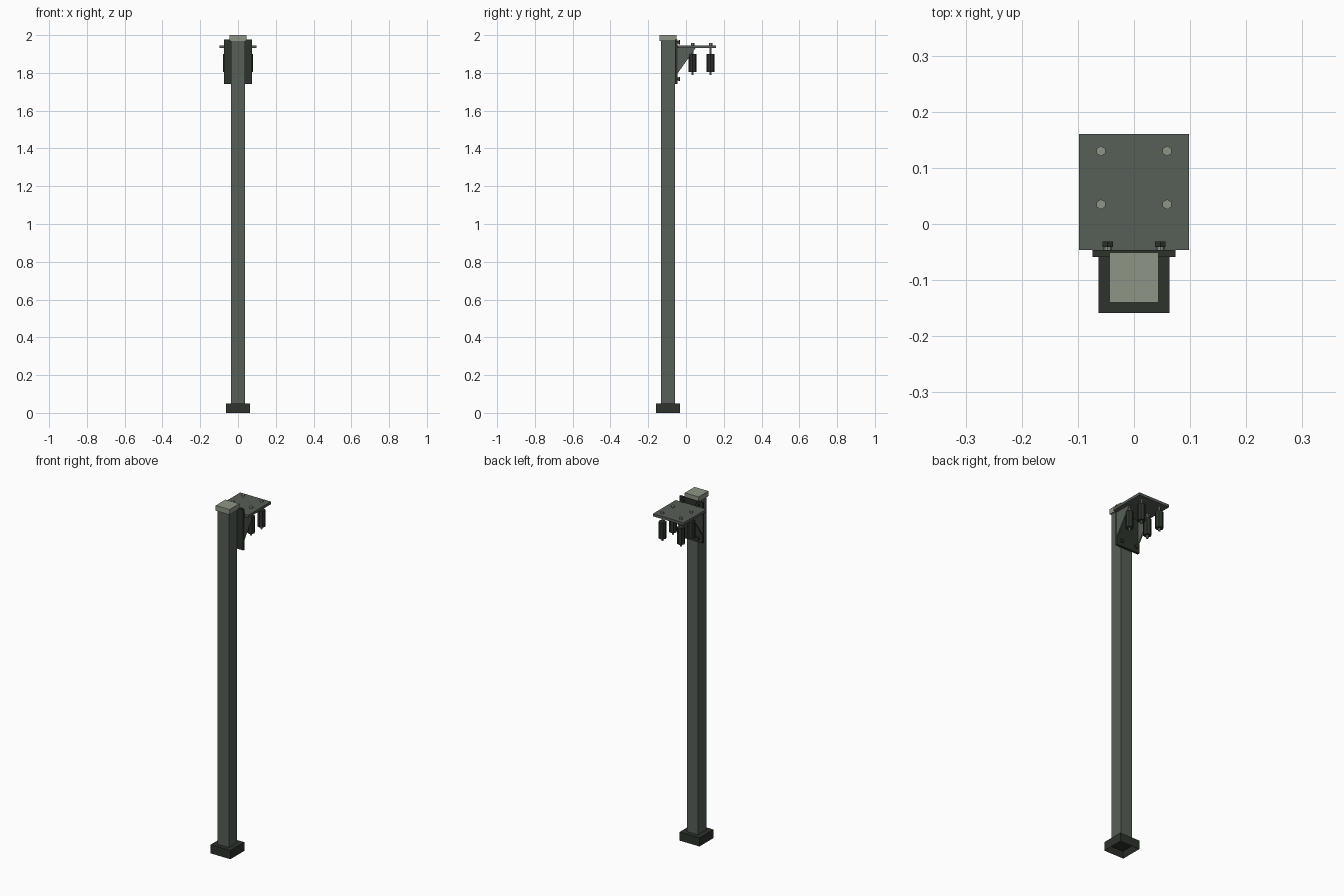
import bpy, bmesh, math
from mathutils import Matrix, Vector

if "Cube" in bpy.data.objects:
    bpy.data.objects.remove(bpy.data.objects["Cube"])


def material(name, rgb):
    m = bpy.data.materials.new(name)
    m.diffuse_color = (*rgb, 1)
    m.use_nodes = True
    m.node_tree.nodes["Principled BSDF"].inputs["Base Color"].default_value = m.diffuse_color
    return m


GREY = material("grey green metal", (0.095, 0.112, 0.095))
DARK = material("dark metal", (0.027, 0.033, 0.025))
LIGHT = material("pale metal", (0.27, 0.30, 0.24))


def finish(name, bm, mat):
    bmesh.ops.recalc_face_normals(bm, faces=bm.faces)
    me = bpy.data.meshes.new(name)
    bm.to_mesh(me)
    bm.free()
    me.materials.append(mat)
    ob = bpy.data.objects.new(name, me)
    bpy.context.collection.objects.link(ob)
    return ob


def box_bm(lo, hi):
    bm = bmesh.new()
    lo, hi = Vector(lo), Vector(hi)
    bmesh.ops.create_cube(bm, size=1, matrix=Matrix.Translation((lo + hi) / 2)
                          @ Matrix.Diagonal((*(hi - lo), 1)))
    return bm


def box(name, lo, hi, mat):
    return finish(name, box_bm(lo, hi), mat)


def rod(name, a, b, r, mat, sides=8):
    a, b = Vector(a), Vector(b)
    bm = bmesh.new()
    turn = (b - a).to_track_quat('Z', 'Y').to_matrix().to_4x4()
    bmesh.ops.create_cone(bm, cap_ends=True, segments=sides, radius1=r, radius2=r,
                          depth=(b - a).length,
                          matrix=Matrix.Translation((a + b) / 2) @ turn)
    return finish(name, bm, mat)


PY = -0.096  # post centre line

# Post and cap
box("post", (-0.036, PY - 0.037, 0.03), (0.036, PY + 0.037, 1.975), GREY)
box("post_cap", (-0.044, PY - 0.044, 1.97), (0.044, PY + 0.045, 2.0), LIGHT)

# Foot, hollow underneath
bm = box_bm((-0.063, PY - 0.063, 0), (0.063, PY + 0.063, 0.05))
bottom = [f for f in bm.faces if f.calc_center_median().z < 0.001]
bmesh.ops.inset_region(bm, faces=bottom, thickness=0.022)
for v in {v for f in bottom for v in f.verts}:
    v.co.z = 0.03
finish("foot", bm, DARK)

# Bracket plate and shelf
box("bracket_plate", (-0.074, -0.059, 1.742), (0.074, -0.046, 1.976), DARK)
box("shelf", (-0.098, -0.046, 1.931), (0.098, 0.16, 1.946), GREY)

for s in (-1, 1):
    # Triangular gusset under each side of the shelf
    bm = bmesh.new()
    x = s * 0.066
    f = bm.faces.new([bm.verts.new(p) for p in
                      ((x, -0.046, 1.931), (x, 0.05, 1.931), (x, -0.046, 1.795))])
    ext = bmesh.ops.extrude_face_region(bm, geom=[f])["geom"]
    bmesh.ops.translate(bm, vec=(s * 0.007, 0, 0),
                        verts=[v for v in ext if isinstance(v, bmesh.types.BMVert)])
    finish("gusset", bm, GREY)

    # Bolts holding the plate to the post
    for z in (1.962, 1.768):
        x = s * 0.047
        rod("plate_bolt_shank", (x, -0.048, z), (x, -0.040, z), 0.007, LIGHT)
        rod("plate_bolt_head", (x, -0.041, z), (x, -0.031, z), 0.011, DARK, 6)

    # Hanging rods with sleeves
    for y in (0.035, 0.13):
        x = s * 0.059
        rod("shelf_bolt_head", (x, y, 1.944), (x, y, 1.957), 0.009, LIGHT, 6)
        rod("hanging_rod", (x, y, 1.79), (x, y, 1.945), 0.006, LIGHT)
        rod("sleeve", (x, y, 1.806), (x, y, 1.9), 0.021, DARK, 8)
